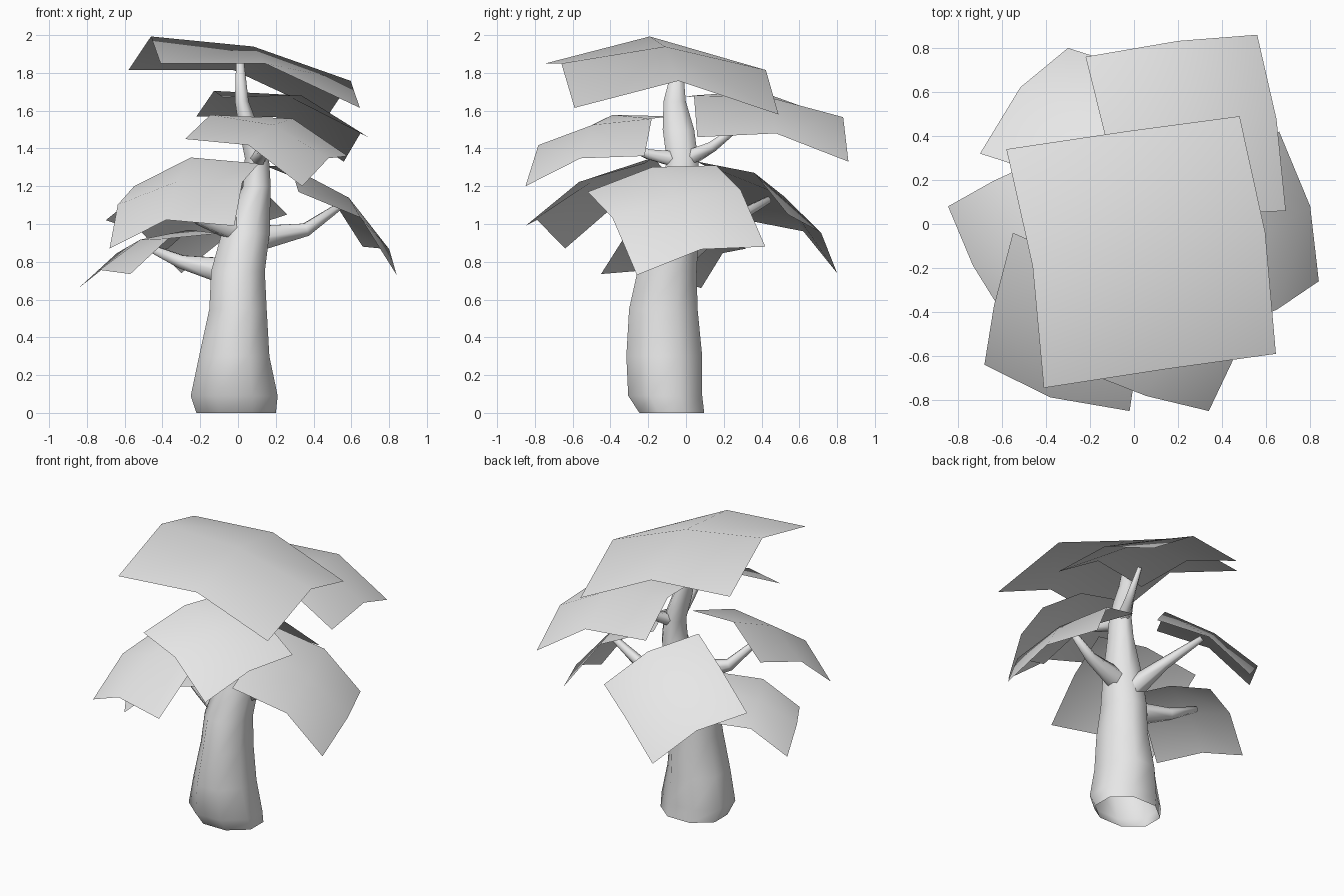
import bpy
import bmesh
from math import cos, sin, tau
from mathutils import Vector

if "Cube" in bpy.data.objects:
    bpy.data.objects.remove(bpy.data.objects["Cube"])

grey = bpy.data.materials.new("pale grey")
grey.use_nodes = True
grey.diffuse_color = (0.8, 0.8, 0.8, 1)
grey.node_tree.nodes["Principled BSDF"].inputs["Base Color"].default_value = (0.8, 0.8, 0.8, 1)


def finish(bm, name):
    mesh = bpy.data.meshes.new(name)
    bm.to_mesh(mesh)
    bm.free()
    mesh.materials.append(grey)
    for poly in mesh.polygons:
        poly.use_smooth = True
    obj = bpy.data.objects.new(name, mesh)
    bpy.context.collection.objects.link(obj)


def loft(name, rings, cap_start=False):
    """Skin a list of point rings and close the far end."""
    bm = bmesh.new()
    loops = [[bm.verts.new(p) for p in ring] for ring in rings]
    n = len(loops[0])
    for low, high in zip(loops, loops[1:]):
        for k in range(n):
            m = (k + 1) % n
            bm.faces.new((low[k], low[m], high[m], high[k]))
    bm.faces.new(loops[-1])
    finish(bm, name)


def ellipse(cx, cy, z, rx, ry, sides=8):
    angles = [tau * (k + 0.5) / sides for k in range(sides)]
    grow = 1.06  # the polygon's flats lie inside its circle
    return [(cx + grow * rx * cos(a), cy + grow * ry * sin(a), z) for a in angles]


def branch(name, points, radii, sides=6):
    points = [Vector(p) for p in points]
    rings = []
    for k, p in enumerate(points):
        along = points[min(k + 1, len(points) - 1)] - points[max(k - 1, 0)]
        side = along.cross(Vector((0, 0, 1))).normalized()
        up = side.cross(along).normalized()
        rings.append([p + radii[k] * (cos(tau * s / sides) * up.cross(along).normalized()
                                      + sin(tau * s / sides) * up)
                      for s in range(sides)])
    loft(name, rings)


def leaf(name, a, b, c, d):
    """Square sheet bulged along its normal; edges a-b and c-d bulge most."""
    a, b, c, d = map(Vector, (a, b, c, d))
    normal = (c - a).cross(d - b).normalized()
    if normal.z < 0:
        normal.negate()
    size = ((b - a).length + (c - b).length + (d - c).length + (a - d).length) / 4
    bulge = {(1, 1): 0.21, (1, 0): 0.15, (1, 2): 0.15, (0, 1): 0.11, (2, 1): 0.11}
    bm = bmesh.new()
    grid = {}
    for i in range(3):
        for j in range(3):
            p = a.lerp(b, i / 2).lerp(d.lerp(c, i / 2), j / 2)
            grid[i, j] = bm.verts.new(p + normal * size * bulge.get((i, j), 0))
    for i in range(2):
        for j in range(2):
            bm.faces.new((grid[i, j], grid[i + 1, j], grid[i + 1, j + 1], grid[i, j + 1]))
    bmesh.ops.recalc_face_normals(bm, faces=bm.faces)
    if sum((f.normal.z for f in bm.faces)) < 0:
        bmesh.ops.reverse_faces(bm, faces=bm.faces)
    finish(bm, name)


# Trunk, open at the foot, leaning and tapering to the crown
loft("trunk", [ellipse(*r) for r in (
    (-.01, -.075, 0, .215, .175),
    (-.02, -.11, .09, .235, .2),
    (-.02, -.115, .3, .19, .205),
    (0, -.12, .55, .155, .185),
    (0, -.1, .75, .145, .16),
    (.04, -.06, .95, .13, .13),
    (.1, -.02, 1.2, .075, .1),
    (.1, -.02, 1.35, .065, .085),
    (.06, -.04, 1.5, .055, .085),
    (.02, -.06, 1.65, .037, .06),
    (.01, -.04, 1.88, .02, .02))])

# Branches reaching under each leaf
thick = (.08, .04, .02)
branch("left_branch", [(.08, -.05, .92), (.36, 0, .97), (.56, .02, 1.11)], thick)
branch("right_low_branch", [(-.06, -.08, .75), (-.3, 0, .8), (-.48, .05, .88)], thick)
branch("right_front_branch", [(.03, -.08, .96), (-.2, -.2, 1.03), (-.35, -.3, 1.2)], thick)
branch("back_branch", [(.03, -.02, .85), (-.08, .2, 1.0), (-.2, .44, 1.13)], thick)
branch("upper_front_branch", [(.1, -.04, 1.34), (.13, -.2, 1.37), (.16, -.38, 1.44)],
       (.05, .03, .015))
branch("upper_back_branch", [(.1, 0, 1.34), (.16, .14, 1.41), (.22, .32, 1.55)],
       (.05, .03, .015))

# Leaves
leaf("top_leaf", (-.41, -.745, 1.85), (-.58, .34, 1.815), (.48, .49, 1.58), (.645, -.59, 1.615))
leaf("upper_back_leaf", (-.22, .76, 1.57), (.56, .86, 1.33), (.69, .06, 1.46), (-.08, -.02, 1.67))
leaf("upper_front_leaf", (-.28, -.65, 1.45), (.34, -.85, 1.2), (.58, -.22, 1.36), (-.05, -.08, 1.57))
leaf("right_front_leaf", (-.02, -.85, .99), (-.68, -.64, .87), (-.55, -.04, 1.2), (.11, -.22, 1.32))
leaf("right_low_leaf", (-.845, .08, .66), (-.37, .32, .87), (-.1, -.2, .95), (-.57, -.45, .735))
leaf("back_leaf", (-.3, .8, .74), (-.7, .32, 1.02), (-.14, .06, 1.33), (.26, .54, 1.05))
leaf("left_leaf", (.66, .42, .88), (.14, .16, 1.31), (.32, -.52, 1.17), (.84, -.26, .73))
